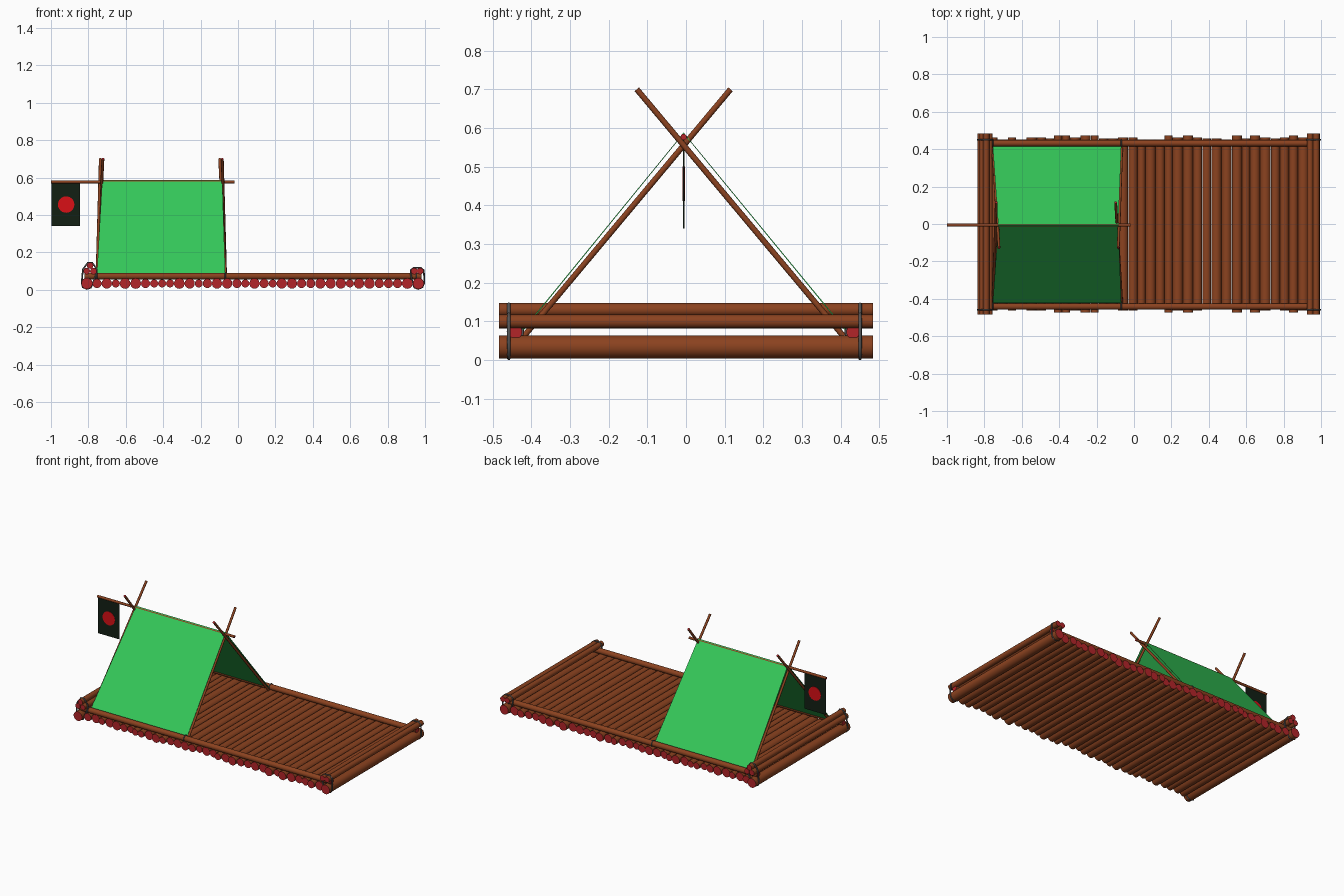
import bpy, bmesh, math, random
from mathutils import Vector

if "Cube" in bpy.data.objects:
    bpy.data.objects.remove(bpy.data.objects["Cube"])

random.seed(4)


def mat(name, r, g, b):
    m = bpy.data.materials.new(name)
    m.diffuse_color = (r, g, b, 1)
    m.use_nodes = True
    m.node_tree.nodes["Principled BSDF"].inputs["Base Color"].default_value = m.diffuse_color
    return m


BARK = mat("bark", 0.26, 0.055, 0.014)
CUT = mat("cut_wood", 0.45, 0.018, 0.022)
CLOTH = mat("tent_green", 0.035, 0.58, 0.10)
DARK = mat("flag_dark", 0.006, 0.014, 0.007)
RED = mat("flag_red", 0.70, 0.005, 0.008)
ROPE = mat("rope_grey", 0.09, 0.09, 0.09)


def finish(name, bm, mats):
    me = bpy.data.meshes.new(name)
    bm.to_mesh(me)
    bm.free()
    for m in mats:
        me.materials.append(m)
    ob = bpy.data.objects.new(name, me)
    bpy.context.collection.objects.link(ob)
    return ob


def log(name, a, b, r, sides=18):
    """Round log from a to b with differently coloured cut ends."""
    a, b = Vector(a), Vector(b)
    bm = bmesh.new()
    bmesh.ops.create_cone(bm, cap_ends=True, segments=sides, radius1=r,
                          radius2=r, depth=(b - a).length)
    for f in bm.faces:
        cap = len(f.verts) > 4
        f.material_index = int(cap)
        f.smooth = not cap
    for e in bm.edges:
        e.smooth = not any(len(f.verts) > 4 for f in e.link_faces)
    ob = finish(name, bm, [BARK, CUT])
    ob.rotation_mode = 'QUATERNION'
    ob.rotation_quaternion = (b - a).to_track_quat('Z', 'Y')
    ob.location = (a + b) / 2
    return ob


def rope(name, pts, r=0.0045):
    """Closed rope loop through the given points."""
    cu = bpy.data.curves.new(name, 'CURVE')
    cu.dimensions = '3D'
    cu.bevel_depth = r
    cu.bevel_resolution = 2
    sp = cu.splines.new('POLY')
    sp.points.add(len(pts) - 1)
    for p, co in zip(sp.points, pts):
        p.co = (*co, 1)
    sp.use_cyclic_u = True
    cu.materials.append(ROPE)
    ob = bpy.data.objects.new(name, cu)
    bpy.context.collection.objects.link(ob)


def sheet(name, verts, faces, material, thick):
    bm = bmesh.new()
    vs = [bm.verts.new(v) for v in verts]
    for f in faces:
        bm.faces.new([vs[i] for i in f])
    ob = finish(name, bm, [material])
    s = ob.modifiers.new("thickness", 'SOLIDIFY')
    s.thickness = thick
    s.offset = 0
    return ob


# Deck: touching logs of varied thickness, thick ones at both ends
X0, X1, N = -0.808, 0.964, 36
radii = [0.03] + [random.choice((0.021, 0.024, 0.027, 0.028)) for _ in range(N - 2)] + [0.03]
gaps = [radii[i] + radii[i + 1] for i in range(N - 1)]
k = (X1 - X0) / sum(gaps)
x = X0
for i, r in enumerate(radii):
    end = i in (0, N - 1)
    half = 0.483 if end else random.choice((0.452, 0.458, 0.462, 0.474))
    rr = 0.03 if end else r * k
    log("deck_log", (x, -half, 0.034), (x, half, 0.034), rr)
    if i < N - 1:
        x += gaps[i] * k

# Side rails
RAILS = (-0.441, 0.432)
for y in RAILS:
    log("side_rail", (-0.82, y, 0.073), (0.98, y, 0.073), 0.0175)

# Cross logs stacked on the rails at each end
for cx, cz in ((-0.809, 0.1), (-0.773, 0.1), (-0.791, 0.130), (0.942, 0.1), (0.974, 0.1)):
    log("end_log", (cx, -0.483, cz), (cx, 0.483, cz), 0.0175)

# Rope lashings: upright loops at the corners
for y in (-0.458, 0.450):
    rope("corner_lashing", [(-0.808, y, 0.0045), (-0.830, y, 0.014), (-0.836, y, 0.036),
                            (-0.829, y, 0.11), (-0.803, y, 0.145), (-0.779, y, 0.145),
                            (-0.755, y, 0.11), (-0.755, y, 0.09), (-0.778, y, 0.03),
                            (-0.787, y, 0.012)])
    rope("corner_lashing", [(0.964, y, 0.0045), (0.986, y, 0.014), (0.9955, y, 0.036),
                            (0.994, y, 0.105), (0.975, y, 0.119), (0.940, y, 0.119),
                            (0.923, y, 0.105), (0.923, y, 0.09), (0.934, y, 0.03),
                            (0.943, y, 0.012)])
# and rings round the rails
for y in RAILS:
    for cx in (-0.755, -0.068, 0.955):
        rope("rail_lashing", [(cx, y + 0.0195 * math.cos(t * math.tau / 16),
                               0.073 + 0.0195 * math.sin(t * math.tau / 16))
                              for t in range(16)], 0.003)

# Tent frame: crossed poles and ridge pole, which carries on as the flagpole
YC = -0.006
for xb, xt1, xt2 in ((-0.754, -0.736, -0.722), (-0.066, -0.098, -0.084)):
    for s, xt in ((1, xt1), (-1, xt2)):
        log("tent_pole", (xb, YC - s * 0.413, 0.062), (xt, YC + s * 0.121, 0.70), 0.0075, 12)
log("ridge_pole", (-1.0, YC, 0.577), (-0.02, YC, 0.577), 0.008, 12)

# Tent cloth draped over the ridge
sheet("tent_cloth",
      [(-0.755, -0.421, 0.078), (-0.068, -0.421, 0.078),
       (-0.726, YC, 0.587), (-0.084, YC, 0.587),
       (-0.755, 0.412, 0.078), (-0.068, 0.412, 0.078)],
      [(0, 1, 3, 2), (2, 3, 5, 4)], CLOTH, 0.003)

# Flag with a round emblem on both sides
sheet("flag", [(-0.998, YC, 0.34), (-0.844, YC, 0.34), (-0.844, YC, 0.577), (-0.998, YC, 0.577)],
      [(0, 1, 2, 3)], DARK, 0.003)
sheet("flag_disc", [(-0.919 + 0.044 * math.cos(t * math.tau / 32), YC,
                     0.456 + 0.044 * math.sin(t * math.tau / 32)) for t in range(32)],
      [tuple(range(32))], RED, 0.006)
